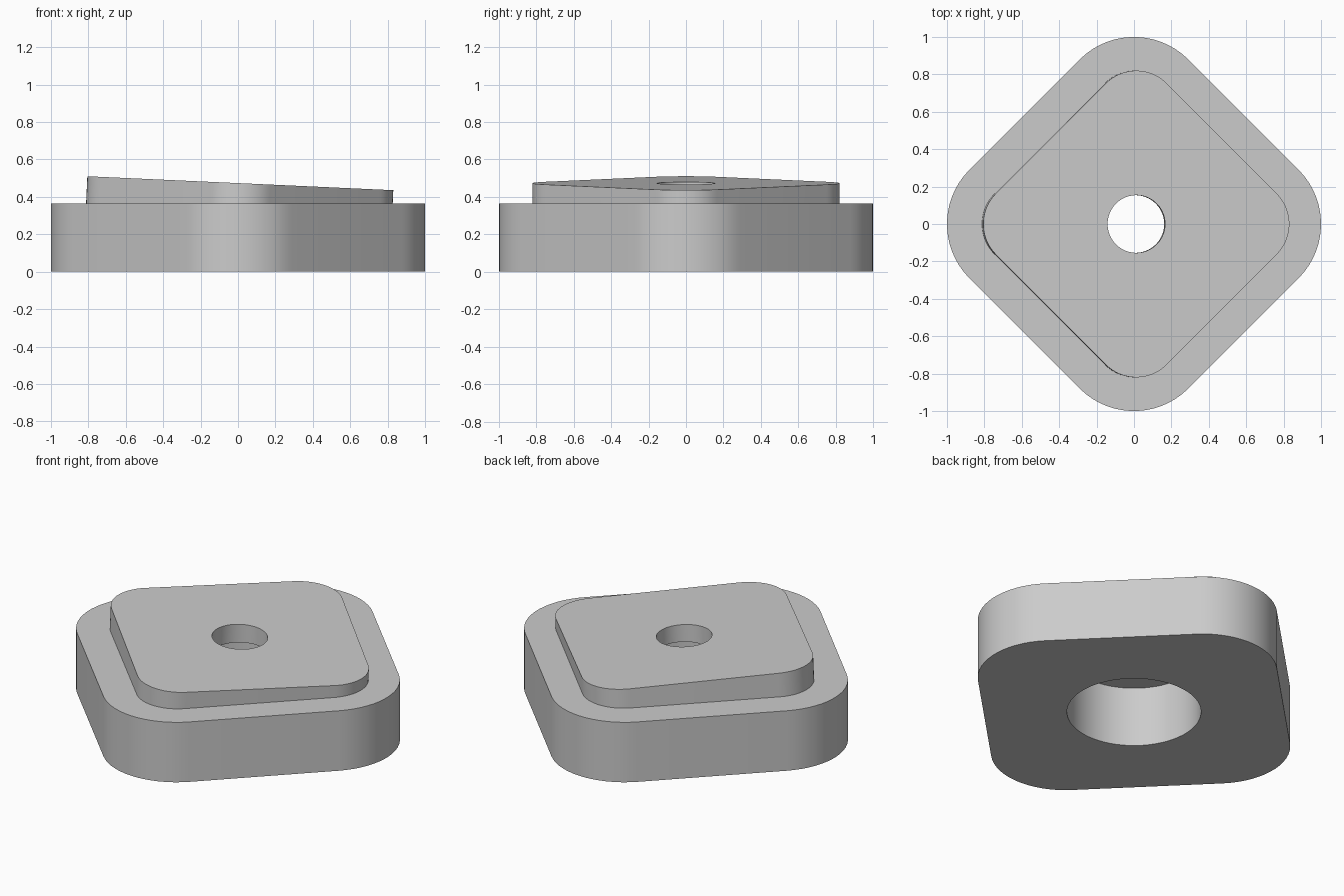
import bpy, bmesh, math

if "Cube" in bpy.data.objects:
    bpy.data.objects.remove(bpy.data.objects["Cube"])

N = 16                       # points per rounded corner
SLOPE = math.tan(math.radians(2.6))
BASE_H = 0.365

grey = bpy.data.materials.new("mid grey")
grey.diffuse_color = (0.6, 0.6, 0.6, 1)
grey.use_nodes = True
grey.node_tree.nodes["Principled BSDF"].inputs["Base Color"].default_value = grey.diffuse_color


def diamond(c, r):
    """Rounded diamond: four corner arcs of radius r centred c along each axis."""
    pts = []
    for k in range(4):
        a0 = k * math.pi / 2
        for i in range(N):
            a = a0 + (i / (N - 1) - 0.5) * math.pi / 2
            pts.append((c * math.cos(a0) + r * math.cos(a),
                        c * math.sin(a0) + r * math.sin(a)))
    return pts


def circle(r):
    """Circle with as many points as the diamond, evenly spread."""
    return [(r * math.cos(a), r * math.sin(a)) for a in
            ((i - (N - 1) / 2) * 2 * math.pi / (4 * N) for i in range(4 * N))]


def level(pts, z):
    return [(x, y, z) for x, y in pts]


def leaning(pts, top):
    """Loop on the tilted plate axis, at its flat foot or its sloped top."""
    out = []
    for x, y in pts:
        z = 0.473 - SLOPE * x if top else BASE_H
        out.append((x + SLOPE * (z - 0.2), y, z))
    return out


def skin(name, loops):
    """Bridge consecutive loops, going from the bottom outwards and up."""
    bm = bmesh.new()
    rings = [[bm.verts.new(p) for p in loop] for loop in loops]
    n = 4 * N
    for a, b in zip(rings, rings[1:]):
        for i in range(n):
            j = (i + 1) % n
            bm.faces.new((a[i], a[j], b[j], b[i]))
    me = bpy.data.meshes.new(name)
    bm.to_mesh(me)
    bm.free()
    me.materials.append(grey)
    ob = bpy.data.objects.new(name, me)
    bpy.context.collection.objects.link(ob)
    bpy.ops.object.select_all(action='DESELECT')
    ob.select_set(True)
    bpy.context.view_layer.objects.active = ob
    bpy.ops.object.shade_smooth_by_angle(angle=math.radians(30))


outer, inner = diamond(0.59, 0.41), diamond(0.59, 0.23)
pocket, bore = circle(0.37), circle(0.154)

# Base block with the wide pocket open below and the ledge around the plate
skin("base_block", [level(pocket, BASE_H), level(pocket, 0), level(outer, 0),
                    level(outer, BASE_H), leaning(inner, False)])

# Tilted plate with its narrow bore, whose underside closes the pocket
skin("tilted_plate", [leaning(inner, False), leaning(inner, True),
                      leaning(bore, True), leaning(bore, False),
                      level(pocket, BASE_H)])
